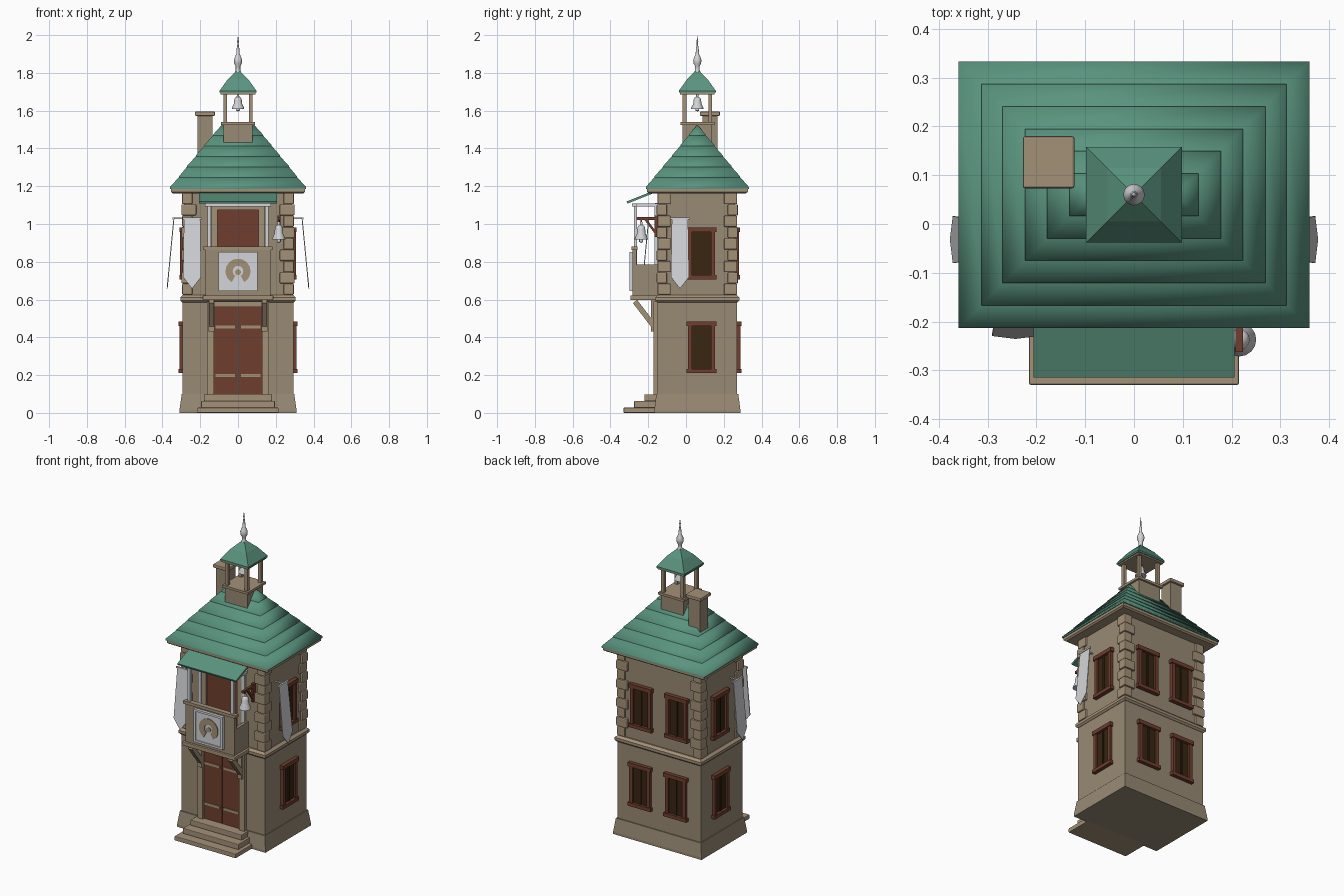
import bpy, bmesh, math
from mathutils import Matrix, Vector


def mat(name, r, g, b):
    m = bpy.data.materials.new(name)
    lin = [((c / 255 + 0.055) / 1.055) ** 2.4 for c in (r, g, b)]
    m.diffuse_color = (*lin, 1)
    return m


WALL = mat("wall_stone", 152, 138, 116)
TRIM = mat("trim_stone", 164, 145, 120)
GREEN = mat("green_tiles", 90, 148, 127)
WOOD = mat("red_brown_wood", 110, 62, 46)
GLASS = mat("dark_glass", 56, 38, 18)
WHITE = mat("pale_grey", 212, 213, 216)
CY = 0.06  # depth centre of the tower


def finish(bm, name, m, M=None, smooth=None, bevel=0):
    bmesh.ops.recalc_face_normals(bm, faces=bm.faces)
    me = bpy.data.meshes.new(name)
    if M:
        bm.transform(M)
    bm.to_mesh(me)
    bm.free()
    ob = bpy.data.objects.new(name, me)
    bpy.context.collection.objects.link(ob)
    me.materials.append(m)
    if bevel:
        b = ob.modifiers.new("bevel", 'BEVEL')
        b.width, b.segments = bevel, 2
    if smooth:
        bpy.ops.object.select_all(action='DESELECT')
        ob.select_set(True)
        bpy.context.view_layer.objects.active = ob
        bpy.ops.object.shade_smooth_by_angle(angle=math.radians(smooth))
    return ob


def boxes(name, m, items, **kw):
    """Boxes given as (x0, x1, y0, y1, z0, z1)."""
    bm = bmesh.new()
    for x0, x1, y0, y1, z0, z1 in items:
        T = Matrix.Translation(((x0 + x1) / 2, (y0 + y1) / 2, (z0 + z1) / 2))
        S = Matrix.Diagonal((x1 - x0, y1 - y0, z1 - z0, 1))
        bmesh.ops.create_cube(bm, size=1, matrix=T @ S)
    return finish(bm, name, m, **kw)


def frustum(name, m, rings, cy=CY, **kw):
    """Stacked rectangles given as (half_x, half_y, z)."""
    bm = bmesh.new()
    loops = [[bm.verts.new((sx * hx, cy + sy * hy, z)) for sx, sy in ((-1, -1), (1, -1), (1, 1), (-1, 1))]
             for hx, hy, z in rings]
    for a, b in zip(loops, loops[1:]):
        for i in range(4):
            j = (i + 1) % 4
            bm.faces.new((a[i], a[j], b[j], b[i]))
    bm.faces.new(loops[0][::-1])
    bm.faces.new(loops[-1])
    bmesh.ops.remove_doubles(bm, verts=bm.verts, dist=1e-5)
    return finish(bm, name, m, **kw)


def lathe(name, m, profile, loc, n=16):
    bm = bmesh.new()
    vs = [bm.verts.new((r, 0, z)) for r, z in profile]
    es = [bm.edges.new(p) for p in zip(vs, vs[1:])]
    bmesh.ops.spin(bm, geom=vs + es, axis=(0, 0, 1), cent=(0, 0, 0), angle=2 * math.pi, steps=n)
    bmesh.ops.remove_doubles(bm, verts=bm.verts, dist=1e-5)
    return finish(bm, name, m, M=Matrix.Translation(loc), smooth=50)


def beam(name, m, a, b, w):
    a, b = Vector(a), Vector(b)
    d = b - a
    M = Matrix.Translation((a + b) / 2) @ d.to_track_quat('Z', 'Y').to_matrix().to_4x4()
    l = d.length / 2
    return boxes(name, m, [(-w / 2, w / 2, -w / 2, w / 2, -l, l)], M=M)


def prism(name, m, pts, thick, M):
    """Outline in the xz plane extruded along y."""
    bm = bmesh.new()
    f = bm.faces.new([bm.verts.new((x, 0, z)) for x, z in pts])
    r = bmesh.ops.extrude_face_region(bm, geom=[f])
    for v in r["geom"]:
        if isinstance(v, bmesh.types.BMVert):
            v.co.y += thick
    return finish(bm, name, m, M=M)


# Walls, plinth and cornice
frustum("plinth", WALL, [(0.31, 0.228, 0), (0.31, 0.228, 0.015), (0.298, 0.217, 0.1)])
frustum("lower_wall", WALL, [(0.293, 0.21, 0.09), (0.293, 0.21, 0.6)])
frustum("upper_wall", WALL, [(0.285, 0.2, 0.6), (0.285, 0.2, 1.18)])
frustum("cornice", TRIM, [(0.295, 0.212, 0.585), (0.305, 0.222, 0.595), (0.305, 0.222, 0.612), (0.29, 0.208, 0.625)])

# Corner stones, alternating long and short
stones = []
for i in range(9):
    z = 0.625 + i * 0.06
    lx, ly = (0.075, 0.05) if i % 2 else (0.055, 0.07)
    e = 0.004 if i % 2 else 0
    for sx in (-1, 1):
        for sy in (-1, 1):
            xs = sorted((sx * (0.296 + e), sx * (0.296 - lx)))
            ys = sorted((CY + sy * (0.211 + e), CY + sy * (0.211 - ly)))
            stones.append((*xs, *ys, z, z + 0.059))
boxes("corner_stones", TRIM, stones, bevel=0.006)

# Main roof: eave board and overlapping tile courses
frustum("eave_board", TRIM, [(0.345, 0.257, 1.162), (0.355, 0.267, 1.17), (0.355, 0.267, 1.19)])
sizes = [(0.36, 0.273), (0.313, 0.227), (0.27, 0.181), (0.223, 0.135), (0.178, 0.09), (0.132, 0.044), (0.085, 0)]
for i in range(6):
    z = 1.19 + i * 0.0555
    (ax, ay), (bx, by) = sizes[i], sizes[i + 1]
    frustum(f"roof_course_{i + 1}", GREEN, [(ax, ay, z - 0.004), (ax, ay, z + 0.006), (bx, by, z + 0.0575)], smooth=80)

# Chimney
boxes("chimney", WALL, [(-0.215, -0.135, 0.087, 0.167, 1.25, 1.58)])
boxes("chimney_cap", TRIM, [(-0.228, -0.122, 0.073, 0.18, 1.573, 1.595)], bevel=0.005)

# Belfry
frustum("belfry_base", WALL, [(0.078, 0.078, 1.43), (0.078, 0.078, 1.53)])
frustum("belfry_floor", TRIM, [(0.09, 0.09, 1.525), (0.09, 0.09, 1.54)])
boxes("belfry_posts", TRIM, [(x - 0.01, x + 0.01, CY + y - 0.01, CY + y + 0.01, 1.54, 1.695)
                             for x in (-0.068, 0.068) for y in (-0.068, 0.068)])
frustum("belfry_eave", TRIM, [(0.092, 0.092, 1.686), (0.092, 0.092, 1.7)])
frustum("belfry_roof", GREEN, [(0.098, 0.098, 1.695), (0.098, 0.098, 1.705), (0.055, 0.055, 1.765), (0.01, 0.01, 1.81)])
lathe("finial", WHITE, [(0, 1.785), (0.02, 1.785), (0.018, 1.8), (0.012, 1.815), (0.012, 1.835), (0.02, 1.85),
                        (0.022, 1.868), (0.016, 1.885), (0.009, 1.9), (0.007, 1.93), (0.003, 1.955),
                        (0.005, 1.965), (0.003, 1.975), (0, 2.0)], (0, CY, 0))
BELL = [(0, 0.085), (0.006, 0.085), (0.007, 0.072), (0.016, 0.068), (0.02, 0.055), (0.022, 0.035),
        (0.033, 0.015), (0.033, 0.01), (0.02, 0.012), (0.01, 0.01), (0.01, 0), (0, -0.004)]
lathe("belfry_bell", WHITE, BELL, (0, CY, 1.6))
boxes("belfry_bell_hanger", WOOD, [(-0.005, 0.005, CY - 0.005, CY + 0.005, 1.68, 1.7)])


# Windows: built facing -y, then placed on a wall
def window(M):
    boxes("window_frame", WOOD, [(-0.072, -0.05, -0.018, 0.02, 0.01, 0.26), (0.05, 0.072, -0.018, 0.02, 0.01, 0.26),
                                 (-0.08, 0.08, -0.023, 0.02, 0.25, 0.275), (-0.08, 0.08, -0.023, 0.02, 0, 0.022)], M=M)
    boxes("window_glass", GLASS, [(-0.055, 0.055, -0.006, 0.01, 0.015, 0.255),
                                  (-0.006, 0.006, -0.012, 0.01, 0.015, 0.255)], M=M)


for z, hx, hy in ((0.21, 0.293, 0.21), (0.707, 0.288, 0.203)):
    for s in (-1, 1):
        window(Matrix.Translation((s * hx, 0.082, z)) @ Matrix.Rotation(s * math.pi / 2, 4, 'Z'))
        window(Matrix.Translation((s * 0.125, CY + hy, z)) @ Matrix.Rotation(math.pi, 4, 'Z'))

# Entrance steps, door and surround
boxes("steps", TRIM, [(-0.215, 0.215, -0.33, -0.15, 0, 0.028), (-0.195, 0.195, -0.275, -0.15, 0.028, 0.063),
                      (-0.18, 0.18, -0.22, -0.15, 0.063, 0.098)], bevel=0.004)
boxes("door_surround", TRIM, [(-0.165, -0.127, -0.172, -0.14, 0.098, 0.59), (0.127, 0.165, -0.172, -0.14, 0.098, 0.59),
                              (-0.165, 0.165, -0.172, -0.14, 0.56, 0.59)])
boxes("front_door", WOOD, [(-0.127, -0.002, -0.16, -0.14, 0.1, 0.56), (0.002, 0.127, -0.16, -0.14, 0.1, 0.56)])
boxes("door_hinges", TRIM, [(x0, x0 + 0.105, -0.165, -0.155, z, z + 0.016)
                            for x0 in (-0.12, 0.015) for z in (0.19, 0.447)])

# Balcony floor, parapet and braces
boxes("balcony_floor", TRIM, [(-0.187, 0.187, -0.295, -0.15, 0.597, 0.622)], bevel=0.004)
boxes("balcony_parapet", WALL, [(-0.172, 0.172, -0.282, -0.262, 0.62, 0.87), (-0.172, -0.152, -0.265, -0.14, 0.62, 0.785),
                                (0.152, 0.172, -0.265, -0.14, 0.62, 0.785)])
boxes("balcony_rail", TRIM, [(-0.183, 0.183, -0.289, -0.258, 0.862, 0.88)])
for s in (-1, 1):
    beam("balcony_brace", TRIM, (s * 0.14, -0.27, 0.59), (s * 0.14, -0.155, 0.44), 0.028)
    boxes("brace_foot", TRIM, [(s * 0.14 - 0.015, s * 0.14 + 0.015, -0.185, -0.15, 0.43, 0.597)])

# Round emblem on the parapet
boxes("emblem_plate", WHITE, [(-0.1, 0.1, -0.293, -0.28, 0.648, 0.85)])
boxes("emblem_border", WHITE, [(-0.102, -0.088, -0.3, -0.28, 0.645, 0.853), (0.088, 0.102, -0.3, -0.28, 0.645, 0.853),
                               (-0.102, 0.102, -0.3, -0.28, 0.645, 0.658), (-0.102, 0.102, -0.3, -0.28, 0.84, 0.853)])
arc = [math.radians(-60 + 300 * i / 24) for i in range(25)]
ring = [(0.066 * math.cos(a), 0.75 + 0.066 * math.sin(a)) for a in arc]
ring += [(0.028 * math.cos(a), 0.75 + 0.028 * math.sin(a)) for a in reversed(arc)]
prism("emblem_ring", TRIM, ring, 0.006, Matrix.Translation((0, -0.298, 0)))
dot = [(0.016 * math.cos(k * math.pi / 6), 0.745 + 0.016 * math.sin(k * math.pi / 6)) for k in range(12)]
prism("emblem_dot", TRIM, dot, 0.006, Matrix.Translation((0, -0.298, 0)))

# Balcony door, columns and awning
boxes("balcony_door", WOOD, [(-0.11, 0.11, -0.155, -0.13, 0.62, 1.08)])
boxes("balcony_door_frame", TRIM, [(-0.14, -0.108, -0.165, -0.13, 0.62, 1.11), (0.108, 0.14, -0.165, -0.13, 0.62, 1.11),
                                   (-0.14, 0.14, -0.165, -0.13, 1.075, 1.11)])
boxes("awning_columns", WHITE, [(s * 0.152 - 0.01, s * 0.152 + 0.01, y - 0.008, y + 0.008, 0.62, 1.1)
                                for s in (-1, 1) for y in (-0.268, -0.16)])
boxes("awning_beams", WHITE, [(-0.175, 0.175, -0.285, -0.262, 1.092, 1.108), (-0.166, -0.142, -0.28, -0.14, 1.092, 1.108),
                              (0.142, 0.166, -0.28, -0.14, 1.092, 1.108)])
slope = math.atan2(0.06, 0.15)
boxes("awning", GREEN, [(-0.206, 0.206, 0, 0.17, 0, 0.012)],
      M=Matrix.Translation((0, -0.31, 1.108)) @ Matrix.Rotation(slope, 4, 'X'))

# Hanging bell on a wooden bracket
boxes("bell_arm", WOOD, [(0.208, 0.224, -0.262, -0.14, 1.022, 1.037), (0.208, 0.224, -0.168, -0.14, 0.93, 1.045)])
beam("bell_strut", WOOD, (0.216, -0.155, 0.945), (0.216, -0.215, 1.025), 0.012)
lathe("hanging_bell", WHITE, [(r * 1.05, z * 1.25) for r, z in BELL], (0.216, -0.237, 0.905))
boxes("bell_hook", WOOD, [(0.212, 0.22, -0.241, -0.233, 1.0, 1.025)])

# Banners on short poles: both sides and the front left
flag = [(-0.043, 0), (0.043, 0), (0.048, -0.31), (0, -0.372), (-0.048, -0.31)]
places = [((0.342, -0.032, 1.028), math.pi / 2), ((-0.342, -0.032, 1.028), -math.pi / 2), ((-0.243, -0.2, 1.028), 0)]
for loc, turn in places:
    M = Matrix.Translation(loc) @ Matrix.Rotation(turn, 4, 'Z')
    prism("banner", WHITE, flag, 0.005, M @ Matrix.Rotation(math.radians(-5.5), 4, 'X'))
    boxes("banner_pole", WHITE, [(-0.05, 0.05, -0.004, 0.006, -0.003, 0.007),
                                 (-0.004, 0.004, 0, 0.06, -0.002, 0.006)], M=M)
